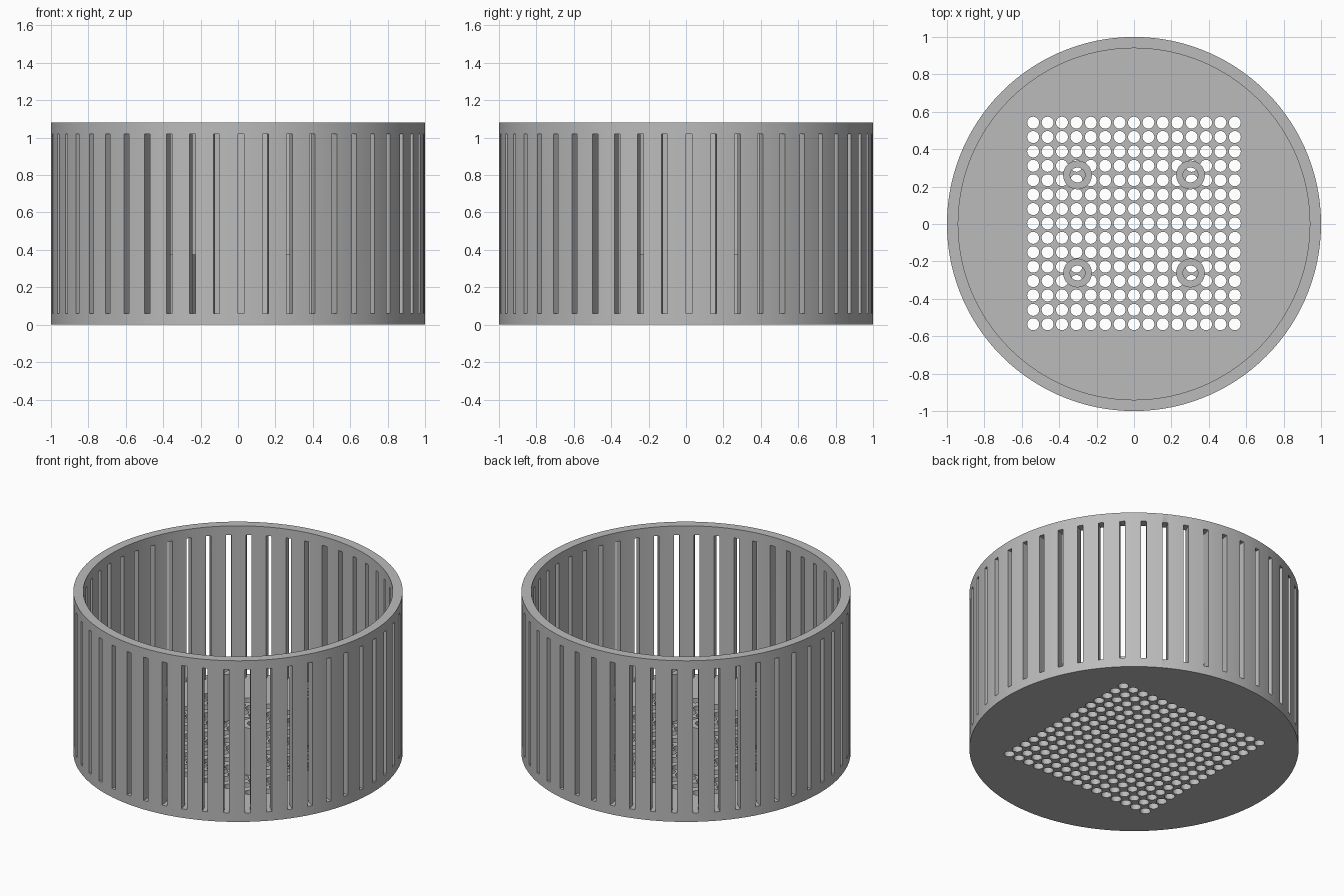
import bpy, bmesh, math
from mathutils import Matrix, Vector

cube = bpy.data.objects.get("Cube")
if cube:
    bpy.data.objects.remove(cube, do_unlink=True)

HEIGHT, FLOOR, OUTER, INNER = 1.08, 0.06, 1.0, 0.94

grey = bpy.data.materials.new("grey plastic")
grey.use_nodes = True
grey.diffuse_color = (0.5, 0.5, 0.5, 1)
grey.node_tree.nodes["Principled BSDF"].inputs["Base Color"].default_value = (0.5, 0.5, 0.5, 1)


def make_object(name, bm):
    bmesh.ops.recalc_face_normals(bm, faces=bm.faces)
    mesh = bpy.data.meshes.new(name)
    bm.to_mesh(mesh)
    bm.free()
    mesh.materials.append(grey)
    obj = bpy.data.objects.new(name, mesh)
    bpy.context.collection.objects.link(obj)
    return obj


def add_cylinder(bm, radius, z0, z1, x=0, y=0, sides=24):
    bmesh.ops.create_cone(bm, cap_ends=True, segments=sides, radius1=radius, radius2=radius,
                          depth=z1 - z0, matrix=Matrix.Translation((x, y, (z0 + z1) / 2)))


def activate(obj):
    bpy.ops.object.select_all(action='DESELECT')
    obj.select_set(True)
    bpy.context.view_layer.objects.active = obj


def cut(obj, cutter):
    mod = obj.modifiers.new("cut", 'BOOLEAN')
    mod.operation, mod.solver, mod.object = 'DIFFERENCE', 'EXACT', cutter
    activate(obj)
    bpy.ops.object.modifier_apply(modifier=mod.name)
    bpy.data.objects.remove(cutter, do_unlink=True)


# Basket body: round cup with a flat floor
bm = bmesh.new()
add_cylinder(bm, OUTER, 0, HEIGHT, sides=120)
basket = make_object("basket", bm)
bm = bmesh.new()
add_cylinder(bm, INNER, FLOOR, HEIGHT + 0.2, sides=120)
cut(basket, make_object("cavity_cutter", bm))

# Tall slots around the wall, each set just to one side of its radius
bm = bmesh.new()
for i in range(48):
    turn = Matrix.Rotation(math.tau * i / 48, 4, 'Z')
    place = Matrix.Translation((1.0, 0.0165, 0.54))
    size = Matrix.Diagonal((0.24, 0.033, 0.96, 1))
    bmesh.ops.create_cube(bm, size=1, matrix=turn @ place @ size)
cut(basket, make_object("slot_cutter", bm))

# Square grid of drain holes through the floor
bm = bmesh.new()
for i in range(-7, 8):
    for j in range(-7, 8):
        add_cylinder(bm, 0.032, -0.1, FLOOR + 0.1, i * 0.077, j * 0.077 + 0.003)
cut(basket, make_object("hole_cutter", bm))
activate(basket)
bpy.ops.object.shade_smooth_by_angle()

# Four hollow mounting posts on the floor
for side, x in (("right", -0.302), ("left", 0.302)):
    for end, y in (("front", -0.262), ("back", 0.262)):
        bm = bmesh.new()
        profile = [(0.04, FLOOR), (0.077, FLOOR), (0.077, 0.375), (0.04, 0.375)]
        verts = [bm.verts.new((r, 0, z)) for r, z in profile]
        edges = [bm.edges.new((verts[k], verts[(k + 1) % 4])) for k in range(4)]
        bmesh.ops.spin(bm, geom=verts + edges, cent=Vector(), axis=(0, 0, 1),
                       angle=math.tau, steps=32, use_merge=True)
        bmesh.ops.remove_doubles(bm, verts=bm.verts, dist=0.0001)
        post = make_object(f"{end}_{side}_post", bm)
        post.location = (x, y, 0)
        activate(post)
        bpy.ops.object.shade_smooth_by_angle()
